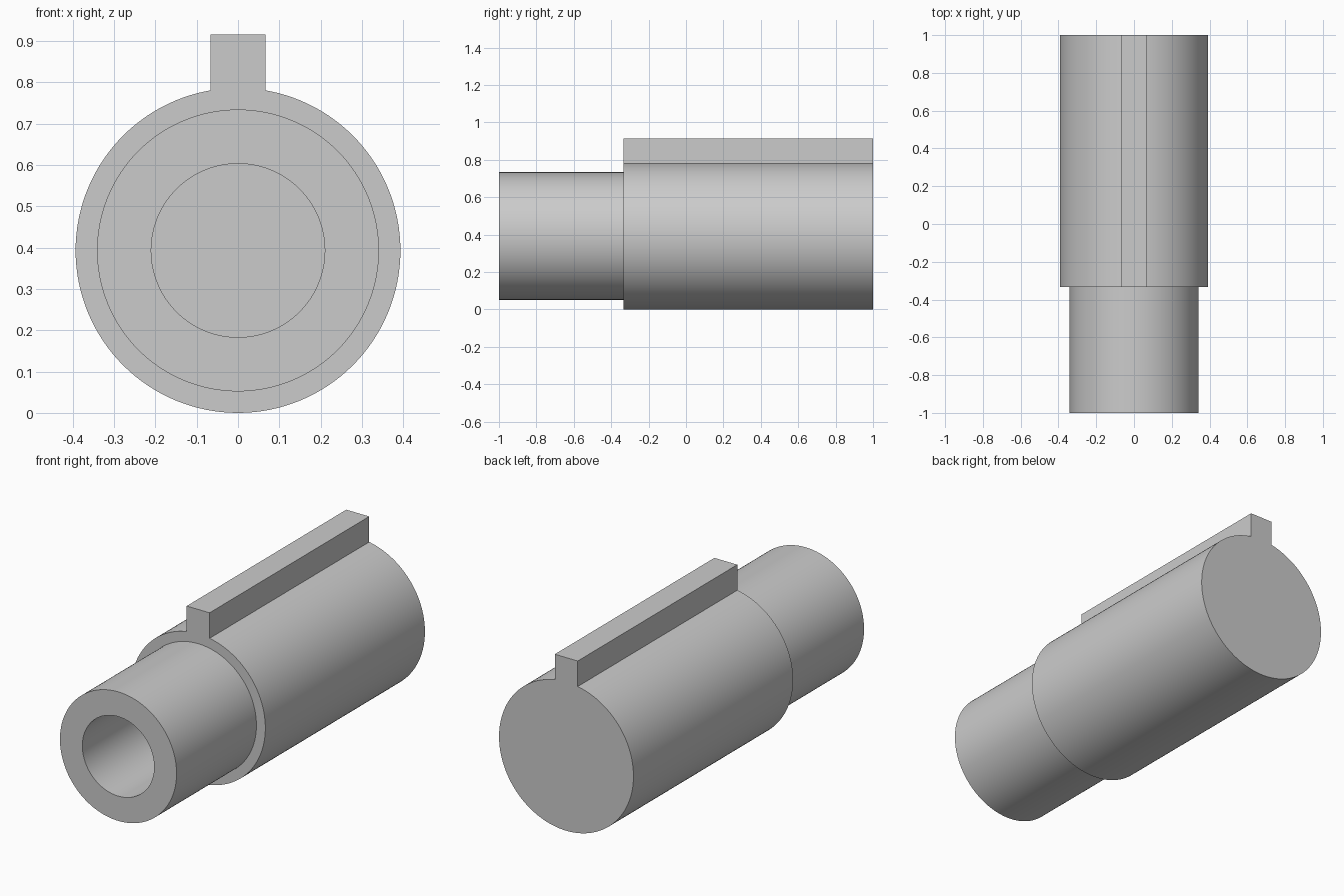
import bpy, bmesh, math

cube = bpy.data.objects.get("Cube")
if cube:
    bpy.data.objects.remove(cube, do_unlink=True)

SIDES = 128
AXIS_Z = 0.393           # height of the shaft axis
SHOULDER_Y = -0.333      # step between spigot and barrel

grey = bpy.data.materials.new("plain grey")
grey.use_nodes = True
colour = (0.6, 0.6, 0.6, 1)
grey.diffuse_color = colour
grey.node_tree.nodes["Principled BSDF"].inputs["Base Color"].default_value = colour


def make_object(name, bm):
    bmesh.ops.recalc_face_normals(bm, faces=bm.faces)
    mesh = bpy.data.meshes.new(name)
    bm.to_mesh(mesh)
    bm.free()
    mesh.materials.append(grey)
    obj = bpy.data.objects.new(name, mesh)
    bpy.context.collection.objects.link(obj)
    return obj


def lathe(name, profile):
    """Revolve (radius, y) points about the shaft axis and close both ends."""
    bm = bmesh.new()
    rings = []
    for radius, y in profile:
        angles = [math.tau * i / SIDES for i in range(SIDES)]
        rings.append([bm.verts.new((radius * math.sin(a), y, AXIS_Z + radius * math.cos(a)))
                      for a in angles])
    for a, b in zip(rings, rings[1:]):
        for i in range(SIDES):
            j = (i + 1) % SIDES
            bm.faces.new((a[i], a[j], b[j], b[i]))
    bm.faces.new(rings[0])
    bm.faces.new(rings[-1])
    return make_object(name, bm)


def box(name, low, high):
    bm = bmesh.new()
    bmesh.ops.create_cube(bm, size=1)
    for v in bm.verts:
        v.co = [lo + (c + 0.5) * (hi - lo) for c, lo, hi in zip(v.co, low, high)]
    return make_object(name, bm)


# Stepped shaft with a blind bore in the front spigot
shaft = lathe("stepped_shaft", [
    (0.21, 0.33), (0.21, -1), (0.341, -1),
    (0.341, SHOULDER_Y), (0.393, SHOULDER_Y), (0.393, 1)])

# Straight key along the top of the barrel, fused to it
key = box("top_key", (-0.067, SHOULDER_Y, 0.75), (0.067, 1, 0.915))
union = shaft.modifiers.new("fuse key", "BOOLEAN")
union.operation = "UNION"
union.solver = "EXACT"
union.object = key

bpy.ops.object.select_all(action="DESELECT")
shaft.select_set(True)
bpy.context.view_layer.objects.active = shaft
bpy.ops.object.modifier_apply(modifier=union.name)
bpy.data.objects.remove(key, do_unlink=True)
bpy.ops.object.shade_smooth_by_angle(angle=math.radians(30))
